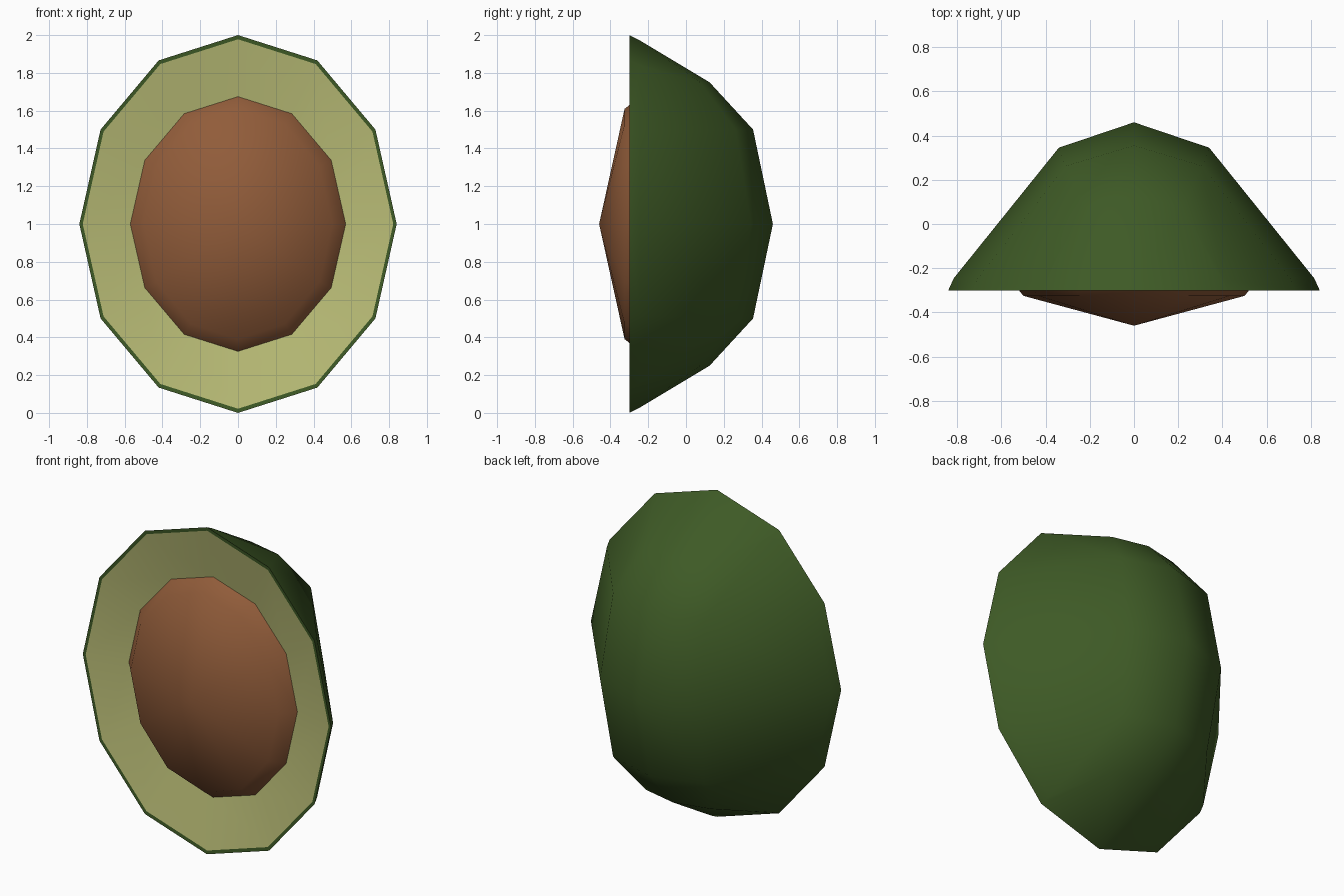
import bpy, bmesh, math

if "Cube" in bpy.data.objects:
    bpy.data.objects.remove(bpy.data.objects["Cube"])

SIDES = 12


def ring(rx, rz, y):
    """Oval ring of points facing the front, centred on z = 1."""
    return [(rx * math.sin(a), y, 1 + rz * math.cos(a))
            for a in (2 * math.pi * i / SIDES for i in range(SIDES))]


def loft(bm, sections):
    """Join ovals (rx, rz, y) in order; rx = 0 makes a pole."""
    prev = None
    for rx, rz, y in sections:
        pts = ring(rx, rz, y) if rx else [(0, y, 1)]
        cur = [bm.verts.new(p) for p in pts]
        if prev:
            for i in range(SIDES):
                j = (i + 1) % SIDES
                quad = [prev[i % len(prev)], prev[j % len(prev)],
                        cur[j % len(cur)], cur[i % len(cur)]]
                bm.faces.new(list(dict.fromkeys(quad)))
        prev = cur


def finish(bm, name, color, angle):
    mesh = bpy.data.meshes.new(name)
    bm.to_mesh(mesh)
    bm.free()
    obj = bpy.data.objects.new(name, mesh)
    bpy.context.collection.objects.link(obj)
    mat = bpy.data.materials.new(name)
    mat.diffuse_color = (*color, 1)
    mat.use_nodes = True
    mat.node_tree.nodes["Principled BSDF"].inputs["Base Color"].default_value = mat.diffuse_color
    mesh.materials.append(mat)
    bpy.ops.object.select_all(action='DESELECT')
    obj.select_set(True)
    bpy.context.view_layer.objects.active = obj
    bpy.ops.object.shade_smooth_by_angle(angle=math.radians(angle))
    return obj


# Skin: bulging back wrapped over the oval rim
bm = bmesh.new()
points = ring(0.84, 1.0, -0.30) + ring(0.815, 0.972, -0.245)
for z, y_mid, x_side, y_side in [(0, 0.46, 0.34, 0.345), (0.5, 0.355, 0.31, 0.262),
                                 (0.75, 0.125, 0.22, 0.075)]:
    for s in ((1, -1) if z else (1,)):
        points += [(0, y_mid, 1 + s * z), (x_side, y_side, 1 + s * z),
                   (-x_side, y_side, 1 + s * z)]
hull = bmesh.ops.convex_hull(bm, input=[bm.verts.new(p) for p in points])
bmesh.ops.delete(bm, geom=[v for v in hull["geom_interior"]
                           if isinstance(v, bmesh.types.BMVert)], context='VERTS')
bm.normal_update()
bmesh.ops.delete(bm, geom=[f for f in bm.faces if abs(f.normal.y) > 0.99
                           and f.calc_center_median().y < -0.29], context='FACES')
# Rim lip turning in to meet the flesh
loft(bm, [(0.84, 1.0, -0.30), (0.822, 0.978, -0.298)])
bmesh.ops.remove_doubles(bm, verts=bm.verts, dist=0.0005)
bmesh.ops.recalc_face_normals(bm, faces=bm.faces)
finish(bm, "skin", (0.048, 0.102, 0.019), 45)

# Flesh: shallow bowl running in under the pit
bm = bmesh.new()
loft(bm, [(0.822, 0.978, -0.298), (0.57, 0.67, -0.24), (0.50, 0.59, -0.225)])
for f in bm.faces:
    f.normal_update()
    if f.normal.y > 0:
        f.normal_flip()
finish(bm, "flesh", (0.485, 0.503, 0.181), 30)

# Pit: faceted oval stone bulging out of the front
bm = bmesh.new()
loft(bm, [(0, 0, -0.46), (0.50, 0.61, -0.325), (0.57, 0.675, -0.24),
          (0.50, 0.61, -0.15), (0, 0, -0.02)])
bmesh.ops.recalc_face_normals(bm, faces=bm.faces)
finish(bm, "pit", (0.283, 0.107, 0.042), 50)
